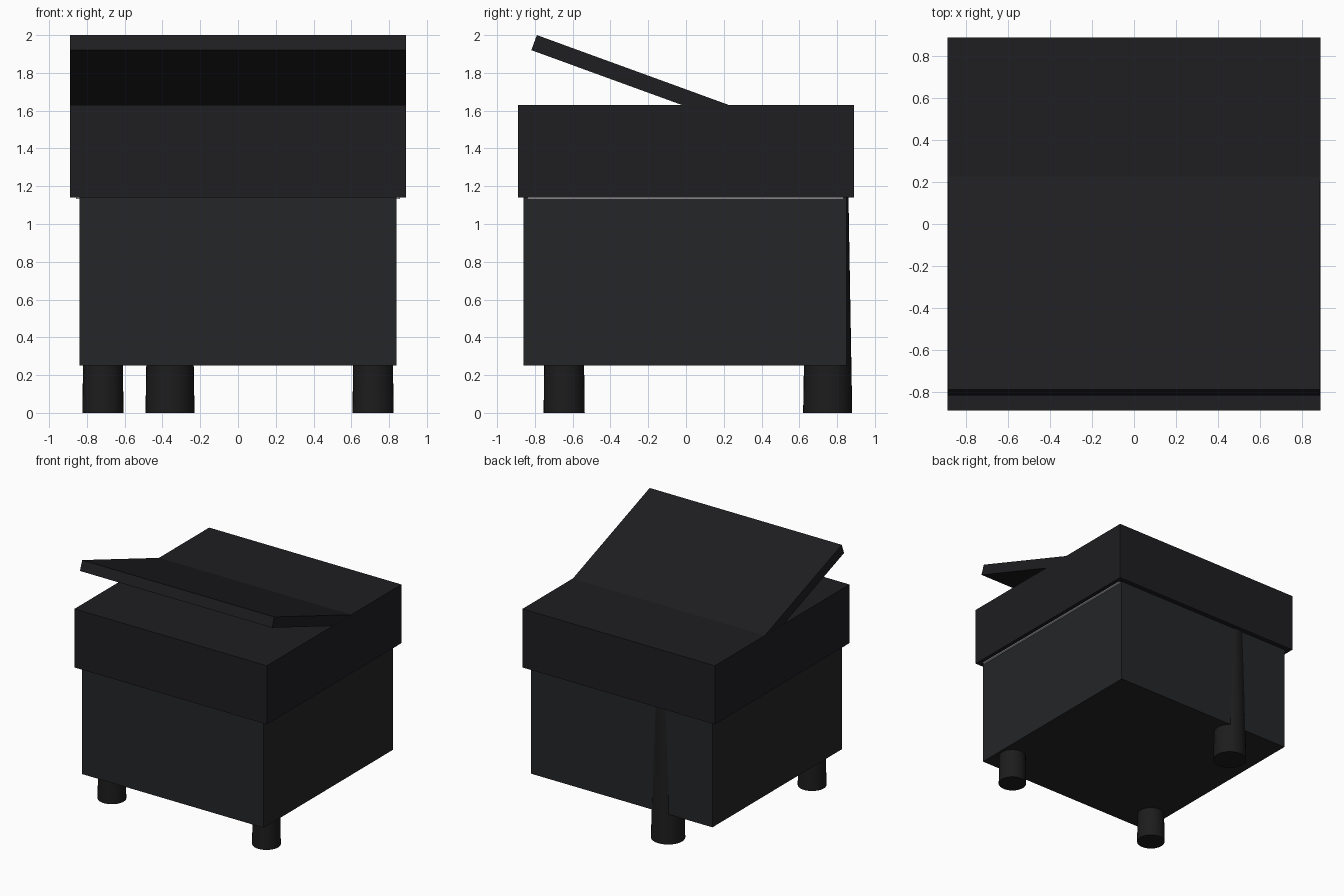
import bpy
from math import radians, cos, sin

if "Cube" in bpy.data.objects:
    bpy.data.objects.remove(bpy.data.objects["Cube"])


def material(name, rgb):
    mat = bpy.data.materials.new(name)
    mat.diffuse_color = (*rgb, 1)
    mat.use_nodes = True
    mat.node_tree.nodes["Principled BSDF"].inputs["Base Color"].default_value = mat.diffuse_color
    return mat


BODY = material("charcoal", (0.018, 0.019, 0.021))
TOP = material("dark_slate", (0.013, 0.013, 0.016))
LEG = material("black", (0.012, 0.012, 0.012))
TRIM = material("white", (0.8, 0.8, 0.8))


def box(name, lo, hi, mat, tilt=0):
    center = [(a + b) / 2 for a, b in zip(lo, hi)]
    bpy.ops.mesh.primitive_cube_add(size=1, location=center)
    ob = bpy.context.object
    ob.name = name
    ob.scale = [b - a for a, b in zip(lo, hi)]
    bpy.ops.object.transform_apply(location=False, rotation=False, scale=True)
    ob.rotation_euler.x = radians(tilt)
    ob.data.materials.append(mat)
    return ob


def leg(name, x, y, r_bottom, r_top, height):
    bpy.ops.mesh.primitive_cone_add(vertices=32, radius1=r_bottom, radius2=r_top,
                                    depth=height, location=(x, y, height / 2))
    ob = bpy.context.object
    ob.name = name
    ob.data.materials.append(LEG)
    bpy.ops.object.shade_smooth_by_angle(angle=radians(30))


# Main storage box and the wider block on top of it
box("lower_body", (-0.84, -0.86, 0.25), (0.84, 0.85, 1.14), BODY)
box("upper_block", (-0.89, -0.89, 1.14), (0.89, 0.89, 1.63), TOP)

# Tilted lid, its rear half sunk into the upper block
lid_y, lid_z, length, thick = 0.004, 1.666, 1.72, 0.085
box("lid", (-0.889, lid_y - length / 2, lid_z - thick / 2),
    (0.889, lid_y + length / 2, lid_z + thick / 2), TOP, tilt=-20)

# Thin pale strips under the overhang on both sides
for side, name in ((-1, "left_trim"), (1, "right_trim")):
    xs = sorted((side * 0.83, side * 0.857))
    box(name, (xs[0], -0.84, 1.132), (xs[1], 0.835, 1.141), TRIM)

# Two short front legs and one tall tapered rear leg running up the back
for side, name in ((-1, "front_left_leg"), (1, "front_right_leg")):
    leg(name, side * 0.715, -0.645, 0.109, 0.105, 0.3)
leg("rear_leg", -0.36, 0.75, 0.13, 0.11, 1.15)
